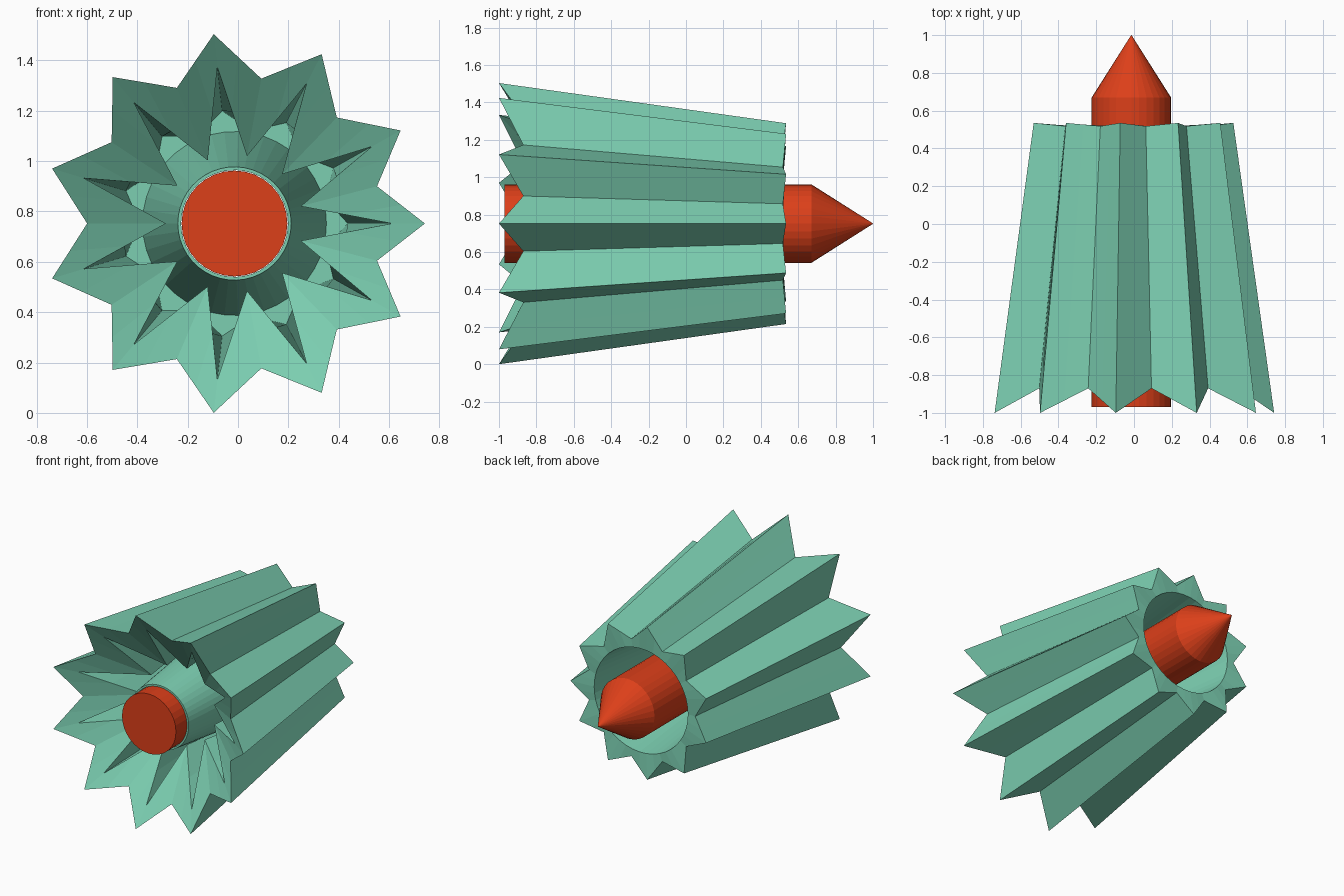
import bpy, bmesh, math

if "Cube" in bpy.data.objects:
    bpy.data.objects.remove(bpy.data.objects["Cube"])

CX, CZ = -0.014, 0.752


def colour(obj, name, rgb):
    mat = bpy.data.materials.new(name)
    mat.diffuse_color = (*rgb, 1)
    mat.use_nodes = True
    mat.node_tree.nodes["Principled BSDF"].inputs["Base Color"].default_value = mat.diffuse_color
    obj.data.materials.append(mat)


def loft(name, rings, closed):
    """Join rings of (angle, radius, y) points about the long axis."""
    bm = bmesh.new()
    loops = [[bm.verts.new((CX + r * math.cos(a), y, CZ + r * math.sin(a)))
              for a, r, y in ring] for ring in rings]
    pairs = list(zip(loops, loops[1:]))
    if closed:
        pairs.append((loops[-1], loops[0]))
    for p, q in pairs:
        n = len(p)
        for i in range(n):
            j = (i + 1) % n
            bm.faces.new((p[i], p[j], q[j], q[i]))
    if not closed:
        bm.faces.new(loops[0])
        bm.faces.new(loops[-1])
    bmesh.ops.remove_doubles(bm, verts=bm.verts, dist=0.0005)
    bmesh.ops.recalc_face_normals(bm, faces=bm.faces)
    me = bpy.data.meshes.new(name)
    bm.to_mesh(me)
    bm.free()
    obj = bpy.data.objects.new(name, me)
    bpy.context.collection.objects.link(obj)
    return obj


# Eleven points: ten at even spacing around the left, one closing the gap
tips = sorted([0.0] + [180 + s * 16.75 * (2 * k + 1) for k in range(5) for s in (-1, 1)])
corners = []
for a, b in zip(tips, tips[1:] + [360.0]):
    corners += [(math.radians(a), True), (math.radians((a + b) / 2), False)]


def star(tip_r, tip_y, valley_r, valley_y):
    """Star ring with a midpoint on each edge, so it matches the round rings."""
    pts = []
    for i, (a, is_tip) in enumerate(corners):
        p = (tip_r, tip_y) if is_tip else (valley_r, valley_y)
        q = (valley_r, valley_y) if is_tip else (tip_r, tip_y)
        b = corners[(i + 1) % len(corners)][0]
        if b < a:
            b += 2 * math.pi
        x = (p[0] * math.cos(a) + q[0] * math.cos(b)) / 2
        z = (p[0] * math.sin(a) + q[0] * math.sin(b)) / 2
        pts += [(a, *p), (math.atan2(z, x), math.hypot(x, z), (p[1] + q[1]) / 2)]
    return pts


def circle(r, y):
    return [(a, r, y) for a, _, _ in star(1, 0, 1, 0)]


# Fluted shell with a flared inner sleeve
shell = loft("fluted_shell", [
    star(0.756, -1.0, 0.585, -0.87),    # front outer rim
    star(0.625, -0.905, 0.272, -0.62),  # front inner rim
    star(0.45, 0.45, 0.375, 0.45),      # inside floor
    circle(0.365, 0.45),
    circle(0.225, -0.85),               # sleeve front
    circle(0.212, -0.85),
    circle(0.365, 0.52),                # rear opening
    star(0.54, 0.535, 0.42, 0.518),     # rear outer rim
], True)
colour(shell, "green", (0.20, 0.62, 0.44))

# Pointed core rod
N = 32


def rod_ring(r, y):
    return [(2 * math.pi * i / N, r, y) for i in range(N)]


rod = loft("pointed_core", [rod_ring(0.21, -0.97), rod_ring(0.21, 0.67),
                            rod_ring(0.001, 1.0)], False)
colour(rod, "orange_red", (0.72, 0.05, 0.01))
